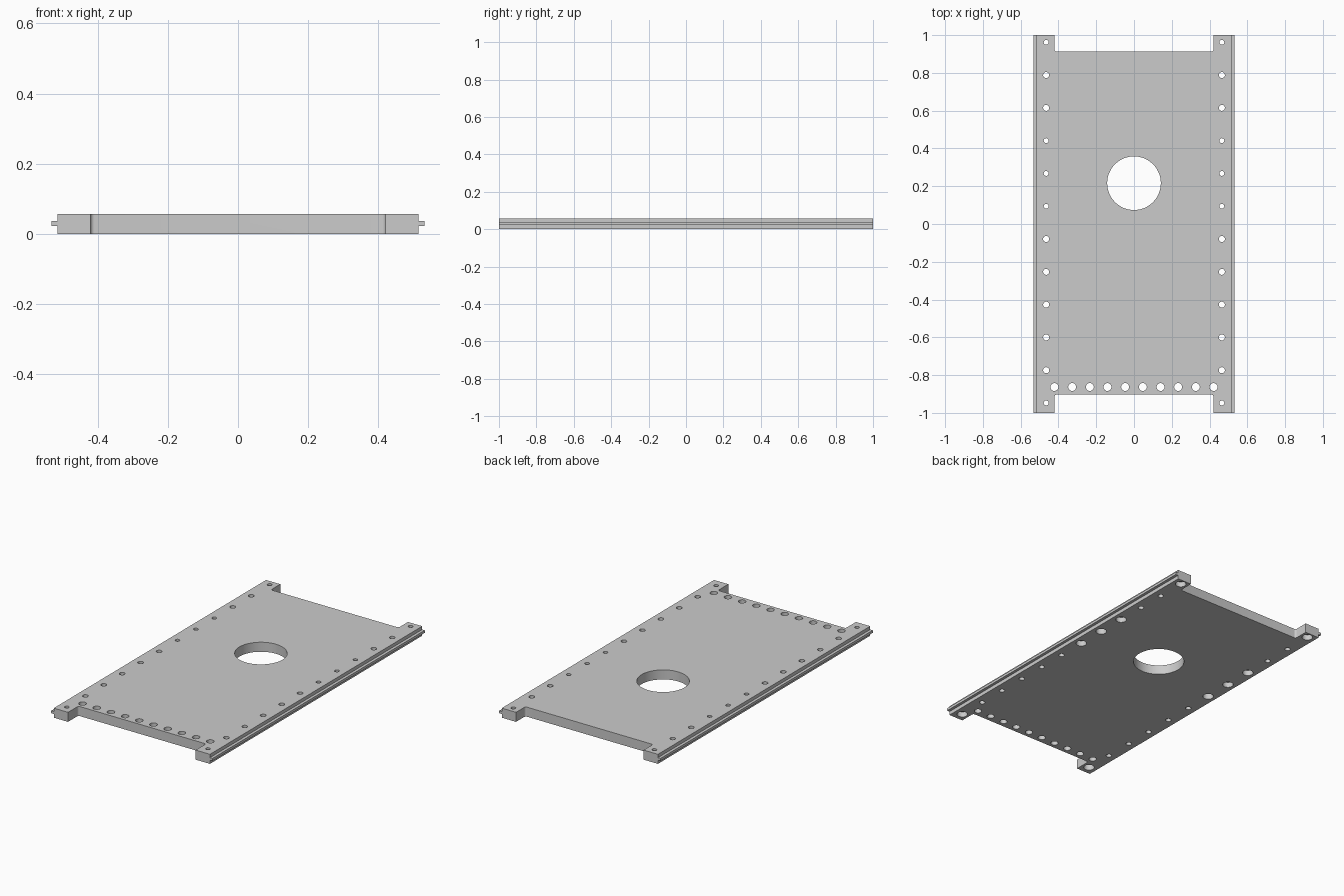
import bpy, bmesh, math

if "Cube" in bpy.data.objects:
    bpy.data.objects.remove(bpy.data.objects["Cube"])

H = 0.057


def make(name, bm):
    bmesh.ops.recalc_face_normals(bm, faces=bm.faces)
    me = bpy.data.meshes.new(name)
    bm.to_mesh(me)
    bm.free()
    ob = bpy.data.objects.new(name, me)
    bpy.context.collection.objects.link(ob)
    return ob


def prism(bm, pts, vec):
    f = bm.faces.new([bm.verts.new(p) for p in pts])
    ext = bmesh.ops.extrude_face_region(bm, geom=[f])["geom"]
    bmesh.ops.translate(bm, vec=vec, verts=[v for v in ext if isinstance(v, bmesh.types.BMVert)])


def drill(bm, x, y, steps, n=24):
    """Stepped round cutter; steps are (radius, z) pairs from bottom to top."""
    rings = [[bm.verts.new((x + r * math.cos(2 * math.pi * i / n),
                            y + r * math.sin(2 * math.pi * i / n), z))
              for i in range(n)] for r, z in steps]
    bm.faces.new(rings[0][::-1])
    bm.faces.new(rings[-1])
    for a, b in zip(rings, rings[1:]):
        for i in range(n):
            j = (i + 1) % n
            bm.faces.new((a[i], a[j], b[j], b[i]))


# Plate: cross-section with a tongue on each long edge, extruded along y
right = [(0.515, 0), (0.515, 0.022), (0.532, 0.022),
         (0.532, 0.037), (0.515, 0.037), (0.515, H)]
section = right + [(-x, z) for x, z in reversed(right)]
bm = bmesh.new()
prism(bm, [(x, -1, z) for x, z in section], (0, 2, 0))
plate = make("slotted_panel", bm)

bm = bmesh.new()

# End notches with small rounded inner corners
R = 0.012
for s, depth in ((1, 0.912), (-1, 0.903)):
    half = [(0.421, 1.1)]
    for i in range(7):
        a = math.pi / 2 * i / 6
        half.append((0.421 - R + R * math.cos(a), depth + R - R * math.sin(a)))
    outline = half + [(-x, y) for x, y in reversed(half)]
    prism(bm, [(x, s * y, -0.1) for x, y in outline], (0, 0, 0.3))

# Large round opening
drill(bm, 0, 0.216, [(0.142, -0.1), (0.142, 0.2)], 64)

# Edge holes, some counterbored from below
for i in range(12):
    y = 0.962 - i * 0.1736
    if i in (0, 3, 4, 5, 11):
        steps = [(0.03, -0.1), (0.03, 0.032), (0.013, 0.032), (0.013, 0.2)]
    else:
        steps = [(0.016, -0.1), (0.016, 0.2)]
    for x in (-0.465, 0.465):
        drill(bm, x, y, steps)

# Row of holes along the front end
for i in range(10):
    drill(bm, -0.421 + i * 0.842 / 9, -0.863, [(0.021, -0.1), (0.021, 0.2)])

cutter = make("hole_cutter", bm)
cutter.hide_render = True

mod = plate.modifiers.new("cut", 'BOOLEAN')
mod.operation = 'DIFFERENCE'
mod.solver = 'EXACT'
mod.object = cutter
bpy.context.view_layer.objects.active = plate
plate.select_set(True)
cutter.select_set(False)
bpy.ops.object.modifier_apply(modifier=mod.name)
bpy.data.objects.remove(cutter)
bpy.ops.object.shade_smooth_by_angle(angle=math.radians(30))
